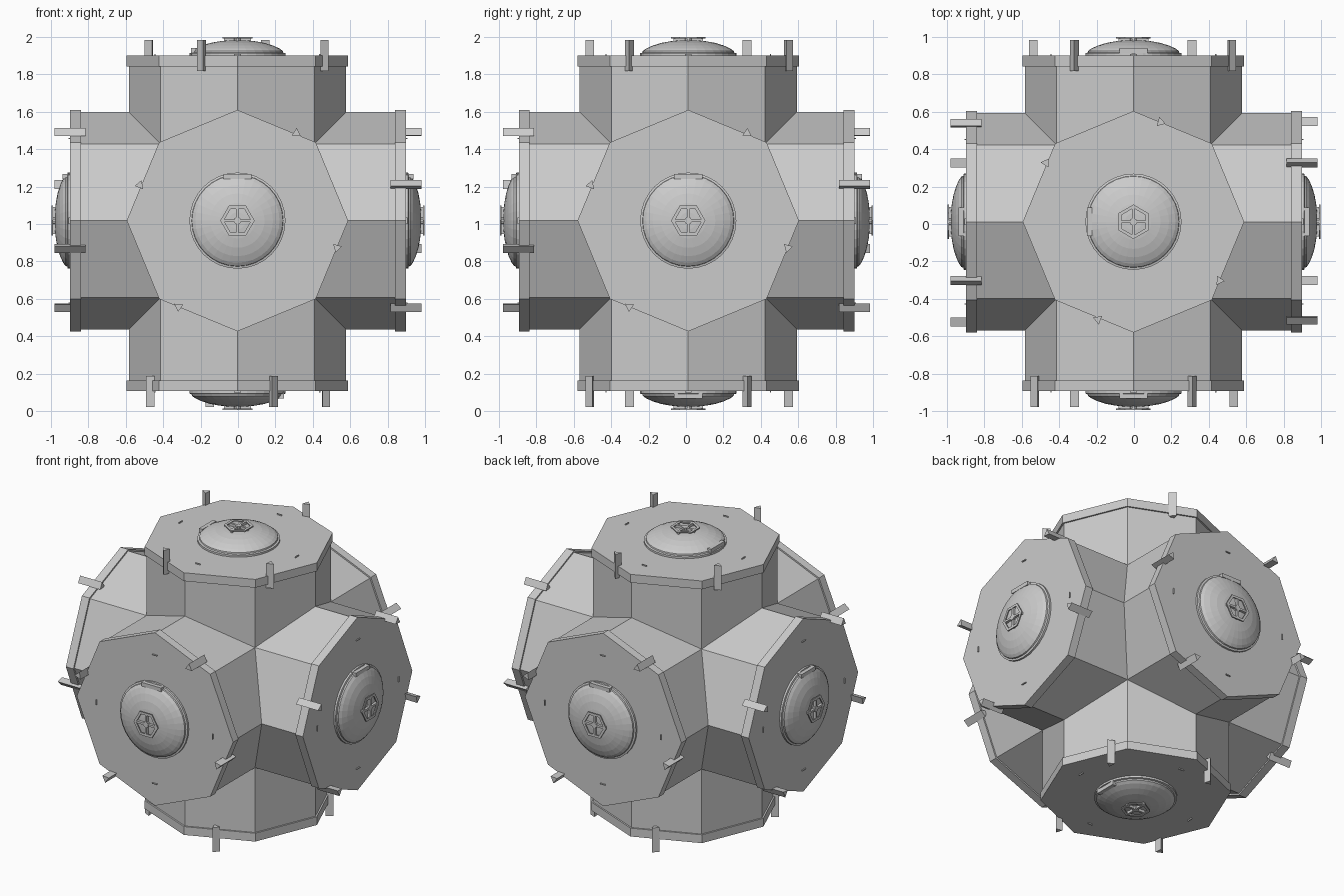
import bpy, bmesh, math
from mathutils import Matrix, Vector

if "Cube" in bpy.data.objects:
    bpy.data.objects.remove(bpy.data.objects["Cube"])

AXES = Vector((-0.003, 0.012, 1.018))   # where the arm axes meet
MID = Vector((0, 0.003, 1.003))         # centre of the overall extents


def ring_pts(n, r, w, start=0.0):
    return [(r * math.cos(start + 2 * math.pi * i / n),
             r * math.sin(start + 2 * math.pi * i / n), w) for i in range(n)]


def bridge(bm, a, b):
    n = len(a)
    for i in range(n):
        bm.faces.new((a[i], a[(i + 1) % n], b[(i + 1) % n], b[i]))


def loop(bm, pts):
    return [bm.verts.new(p) for p in pts]


def prism(bm, pts, w0, w1):
    a = loop(bm, [(p[0], p[1], w0) for p in pts])
    b = loop(bm, [(p[0], p[1], w1) for p in pts])
    bridge(bm, a, b)
    bm.faces.new(b)
    bm.faces.new(a[::-1])


def box(bm, u0, u1, v0, v1, w0, w1):
    prism(bm, [(u0, v0), (u1, v0), (u1, v1), (u0, v1)], w0, w1)


def finish(bm, name):
    bmesh.ops.recalc_face_normals(bm, faces=bm.faces)
    me = bpy.data.meshes.new(name)
    bm.to_mesh(me)
    bm.free()
    return me


# local frames: u = right, v = up, n = outward
X, Y, Z = Vector((1, 0, 0)), Vector((0, 1, 0)), Vector((0, 0, 1))
FRAMES = {"right": (Y, Z, X), "back": (-X, Z, Y), "left": (-Y, Z, -X),
          "front": (X, Z, -Y), "top": (Y, -X, Z), "bottom": (Y, X, -Z)}


def matrix(u, v, n, origin):
    m = Matrix((u, v, n)).transposed().to_4x4()
    m.translation = origin
    return m


# six-armed body: octagonal tubes mitred where neighbouring arms meet
bm = bmesh.new()
for u, v, n in FRAMES.values():
    m = matrix(u, v, n, AXES)
    pts = ring_pts(8, 0.581, 0)
    inner = [m @ Vector((p[0], p[1], max(abs(p[0]), abs(p[1])))) for p in pts]
    end = 0.85 + (MID - AXES).dot(n)
    outer = [m @ Vector((p[0], p[1], end)) for p in pts]
    bridge(bm, loop(bm, inner), loop(bm, outer))
bmesh.ops.remove_doubles(bm, verts=bm.verts, dist=0.001)
bpy.context.collection.objects.link(
    bpy.data.objects.new("body", finish(bm, "body")))

parts = {}

# octagonal end plate
bm = bmesh.new()
prism(bm, ring_pts(8, 0.592, 0), 0.84, 0.897)
parts["end_plate"] = finish(bm, "end_plate")

# lathed dome with a rim
bm = bmesh.new()
profile = [(0.257, 0.89), (0.257, 0.91), (0.245, 0.913), (0.243, 0.922),
           (0.225, 0.935), (0.19, 0.951), (0.145, 0.965), (0.095, 0.974),
           (0.045, 0.979)]
prev = None
for r, w in profile:
    cur = loop(bm, ring_pts(32, r, w))
    if prev:
        bridge(bm, prev, cur)
    prev = cur
bm.faces.new(prev)
parts["dome"] = finish(bm, "dome")

# small block on the dome rim
bm = bmesh.new()
box(bm, -0.075, 0.075, 0.222, 0.248, 0.90, 0.937)
parts["rim_block"] = finish(bm, "rim_block")

# hexagonal cap: open ring, cross spokes and a hub
bm = bmesh.new()
rings = [loop(bm, ring_pts(6, r, w)) for r, w in
         ((0.092, 0.99), (0.092, 0.997), (0.073, 0.997), (0.073, 0.99))]
for i in range(4):
    bridge(bm, rings[i], rings[(i + 1) % 4])
box(bm, -0.08, 0.08, -0.007, 0.007, 0.975, 0.996)
box(bm, -0.007, 0.007, -0.072, 0.072, 0.975, 0.996)
prism(bm, ring_pts(8, 0.02, 0), 0.975, 0.997)
parts["hex_cap"] = finish(bm, "hex_cap")

# triangular pegs through the plate edges
bm = bmesh.new()
for u, v in ((0.315, 0.468), (-0.522, 0.19), (0.532, -0.145), (-0.315, -0.46)):
    a = math.atan2(v, u) - math.pi / 2
    prism(bm, [(u + p[0], v + p[1]) for p in ring_pts(3, 0.028, 0, a)],
          0.815, 0.982)
parts["pegs"] = finish(bm, "pegs")

# thin tabs standing on the plate
bm = bmesh.new()
for s in (-1, 1):
    box(bm, -0.018, 0.018, s * 0.44 - 0.003, s * 0.44 + 0.003, 0.89, 0.905)
    box(bm, s * 0.44 - 0.003, s * 0.44 + 0.003, -0.018, 0.018, 0.89, 0.905)
parts["plate_tabs"] = finish(bm, "plate_tabs")

# repeat the end assembly on all six arms
for side, (u, v, n) in FRAMES.items():
    m = matrix(u, v, n, AXES + n * (MID - AXES).dot(n))
    for part, me in parts.items():
        ob = bpy.data.objects.new(f"{side}_{part}", me)
        ob.matrix_world = m
        bpy.context.collection.objects.link(ob)
